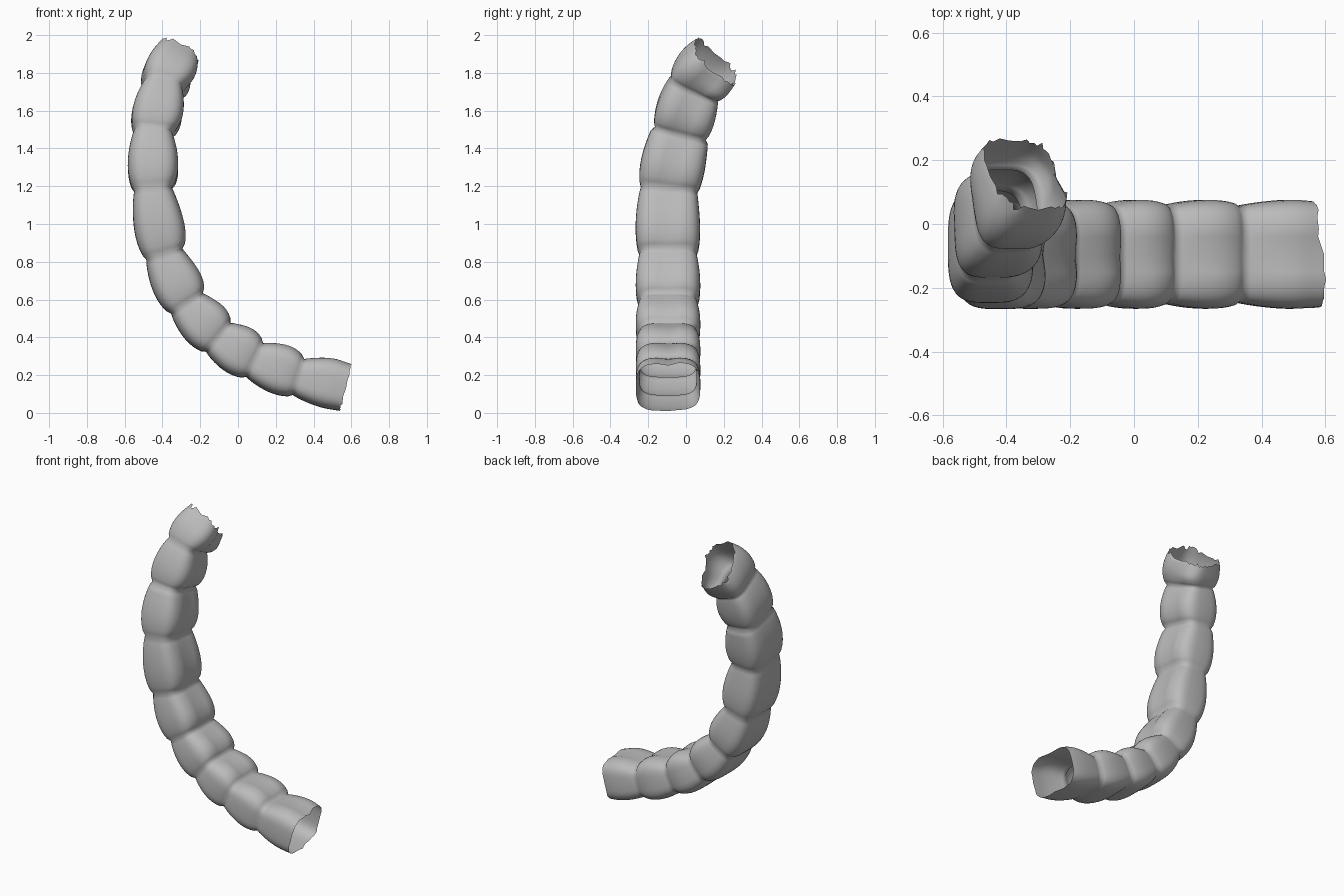
import bpy, bmesh, math, random
from mathutils import Vector

random.seed(4)
cube = bpy.data.objects.get("Cube")
if cube:
    bpy.data.objects.remove(cube)

# Centre line: lower end, the eight necks, upper end
PATH = [Vector(p) for p in (
    (0.545, -0.095, 0.135), (0.32, -0.095, 0.19), (0.088, -0.095, 0.28),
    (-0.105, -0.095, 0.40), (-0.27, -0.095, 0.58), (-0.39, -0.095, 0.84),
    (-0.45, -0.09, 1.18), (-0.45, -0.03, 1.48), (-0.40, 0.045, 1.72),
    (-0.345, 0.155, 1.86))]
PATH = [PATH[0] * 2 - PATH[1]] + PATH + [PATH[-1] + Vector((0.07, 0.15, 0.11))]
SEGMENTS = len(PATH) - 3
STEPS, SIDES = 12, 48


def spline(i, s):
    """Point and direction on the centre line within segment i."""
    a, b, c, d = PATH[i:i + 4]
    k1, k2, k3 = c - a, 2 * a - 5 * b + 4 * c - d, 3 * b - a - 3 * c + d
    point = b + (k1 * s + k2 * s * s + k3 * s ** 3) / 2
    return point, (k1 + 2 * k2 * s + 3 * k3 * s * s).normalized()


def rounded(value):
    """Squares off a circle coordinate."""
    return math.copysign(abs(value) ** 0.55, value)


def ring(bm, i, s):
    """One rounded rectangular cross-section of the hose."""
    centre, along = spline(i, s)
    side = Vector((0, 1, 0))
    side = (side - along * side.dot(along)).normalized()
    inner = side.cross(along)
    # Cup-shaped bulge, fullest near the lower end of each segment
    u = 1 - s
    if i == 0:
        u *= 0.8
    elif i == SEGMENTS - 1:
        u = 0.2 + 0.8 * u
    bulge = max(0, math.sin(math.pi * u ** 1.35)) ** 0.6
    width = 0.15 + 0.021 * bulge
    if i >= SEGMENTS - 2:
        width -= 0.012
    verts = []
    for k in range(SIDES):
        angle = math.tau * k / SIDES
        c, w = rounded(math.cos(angle)), rounded(math.sin(angle)) * width
        depth = 0.1 + bulge * (0.043 if c > 0 else 0.027)
        # Shallow groove along the inside of the bend
        groove = 0.014 * bulge * math.exp(-(w / 0.04) ** 2) if c > 0 else 0
        p = centre + inner * (c * depth - groove) + side * w
        # Torn rims
        if i == 0 and s == 0:
            p -= along * (random.uniform(0, 0.008) + (0.02 if w < 0.03 else 0))
        if i == SEGMENTS - 1 and s == 1:
            p += along * random.uniform(-0.014, 0.014)
        verts.append(bm.verts.new(p))
    return verts


# Hose skin, open at both ends
bm = bmesh.new()
rings = [ring(bm, i, j / STEPS) for i in range(SEGMENTS) for j in range(STEPS)]
rings.append(ring(bm, SEGMENTS - 1, 1))
for low, high in zip(rings, rings[1:]):
    for k in range(SIDES):
        n = (k + 1) % SIDES
        bm.faces.new((low[k], low[n], high[n], high[k])).smooth = True
bmesh.ops.recalc_face_normals(bm, faces=bm.faces)
mesh = bpy.data.meshes.new("segmented_hose")
bm.to_mesh(mesh)
bm.free()
hose = bpy.data.objects.new("segmented_hose", mesh)
bpy.context.collection.objects.link(hose)

# Single grey material
grey = bpy.data.materials.new("plain_grey")
grey.use_nodes = True
colour = (0.5, 0.5, 0.5, 1)
grey.diffuse_color = colour
grey.node_tree.nodes["Principled BSDF"].inputs["Base Color"].default_value = colour
mesh.materials.append(grey)
